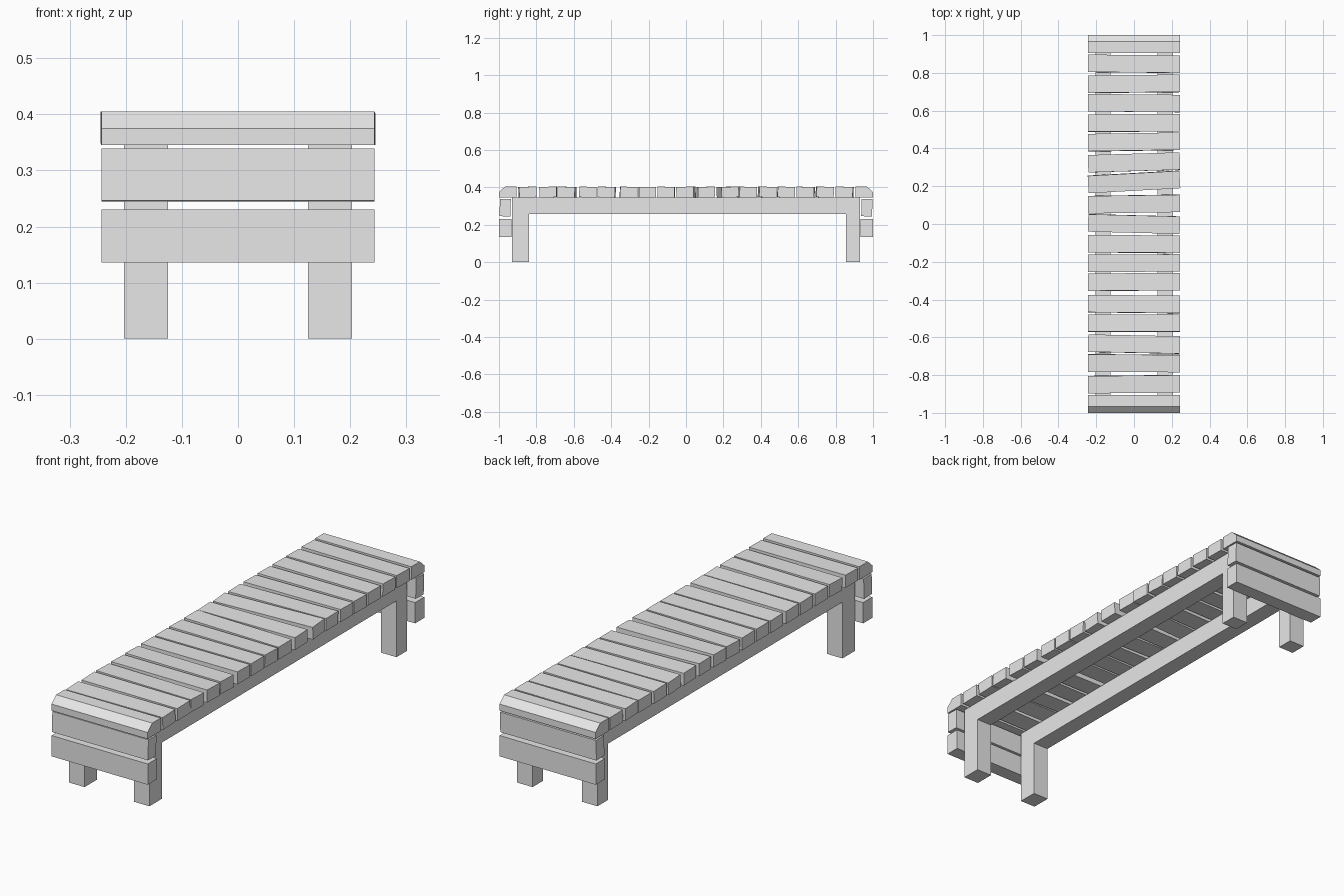
import bpy
import bmesh
import random
from mathutils import Matrix, Vector

random.seed(4)
cube = bpy.data.objects.get("Cube")
if cube:
    bpy.data.objects.remove(cube)

GREY = (0.8, 0.8, 0.8, 1)
wood = bpy.data.materials.new("plain grey wood")
wood.use_nodes = True
wood.diffuse_color = GREY
wood.node_tree.nodes["Principled BSDF"].inputs["Base Color"].default_value = GREY

HALF = 0.243       # half the bench width
TOP = 0.405        # top of the slats
SEAT = 0.345       # top of the frames


def extrude_profile(name, profile, x0, x1, location=(0, 0, 0), roll=0, yaw=0):
    """Extrude a (y, z) profile along x and place it."""
    bm = bmesh.new()
    face = bm.faces.new([bm.verts.new((x0, y, z)) for y, z in profile])
    grown = bmesh.ops.extrude_face_region(bm, geom=[face])["geom"]
    verts = [v for v in grown if isinstance(v, bmesh.types.BMVert)]
    bmesh.ops.translate(bm, verts=verts, vec=Vector((x1 - x0, 0, 0)))
    bmesh.ops.recalc_face_normals(bm, faces=bm.faces)
    mesh = bpy.data.meshes.new(name)
    bm.to_mesh(mesh)
    bm.free()
    mesh.materials.append(wood)
    obj = bpy.data.objects.new(name, mesh)
    bpy.context.collection.objects.link(obj)
    obj.matrix_world = (Matrix.Translation(location)
                        @ Matrix.Rotation(yaw, 4, "Z") @ Matrix.Rotation(roll, 4, "X"))
    return obj


def board(name, depth, height, location, roll=0, yaw=0):
    d, h = depth / 2, height / 2
    return extrude_profile(name, [(-d, -h), (d, -h), (d, h), (-d, h)],
                           -HALF, HALF, location, roll, yaw)


# Side frames: rail and two legs in one piece
frame = [(-0.93, 0), (-0.84, 0), (-0.84, 0.257), (0.855, 0.257),
         (0.855, 0), (0.93, 0), (0.93, SEAT), (-0.93, SEAT)]
extrude_profile("left_frame", frame, 0.125, 0.203)
extrude_profile("right_frame", frame, -0.203, -0.125)

# Seat slats, each slightly askew: (y, yaw)
slats = [(0.848, -0.01), (0.742, 0.01), (0.64, -0.01), (0.535, 0.005),
         (0.434, 0.016), (0.326, 0.03), (0.223, 0.055), (0.106, 0.015),
         (0, -0.025), (-0.106, -0.005), (-0.207, 0.005), (-0.307, 0.005),
         (-0.424, -0.01), (-0.525, 0), (-0.636, -0.02), (-0.737, -0.005),
         (-0.848, 0.01)]
for i, (y, yaw) in enumerate(slats):
    board(f"slat_{i + 1}", 0.092, TOP - SEAT - 0.003, (0, y, (TOP + SEAT) / 2),
          random.uniform(-0.04, 0.04), yaw)

# Chamfered end slats and the end boards below them
for name, s in (("front", -1), ("back", 1)):
    end = [(0.905, SEAT), (1, SEAT), (1, 0.375), (0.967, TOP), (0.905, TOP)]
    extrude_profile(name + "_end_slat", [(s * y, z) for y, z in end], -HALF, HALF)
    board(name + "_upper_board", 0.058, 0.093, (0, s * 0.967, 0.292), -0.03)
    board(name + "_lower_board", 0.066, 0.095, (0, s * 0.966, 0.183))
